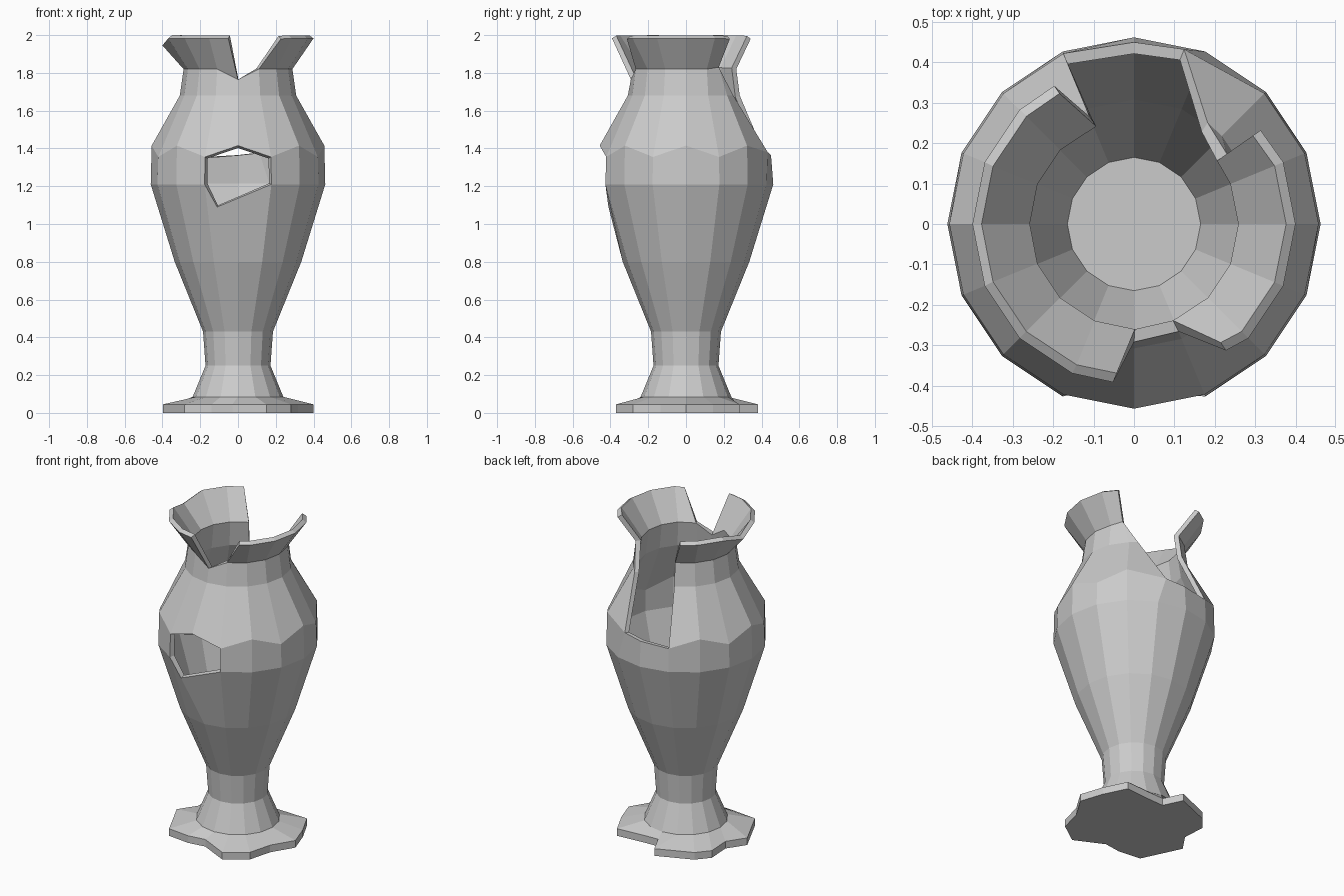
import bpy, bmesh
from math import sin, cos, radians

if "Cube" in bpy.data.objects:
    bpy.data.objects.remove(bpy.data.objects["Cube"])

N = 16  # sides of the vase


def ring(bm, z, r, moved={}):
    """One ring of vertices; moved = {column: (angle, radius, height)}."""
    out = []
    for i in range(N):
        a, rr, zz = moved.get(i, (i * 360 / N, r, z))
        out.append(bm.verts.new((rr * cos(radians(a)), rr * sin(radians(a)), zz)))
    return out


def skin(bm, rings, missing=()):
    """Bridge the rings with outward quads, leaving out (band, column) cells."""
    for b in range(len(rings) - 1):
        lo, hi = rings[b], rings[b + 1]
        for i in range(N):
            if (b, i) not in missing:
                j = (i + 1) % N
                bm.faces.new((lo[i], lo[j], hi[j], hi[i]))


def finish(bm, name):
    bmesh.ops.remove_doubles(bm, verts=bm.verts[:], dist=0.0005)
    bmesh.ops.delete(bm, geom=[v for v in bm.verts if not v.link_faces], context='VERTS')
    me = bpy.data.meshes.new(name)
    bm.to_mesh(me)
    bm.free()
    ob = bpy.data.objects.new(name, me)
    bpy.context.collection.objects.link(ob)
    return ob


# Foot with a chipped, irregular outline
outline = [(0, .40), (22, .38), (45, .40), (68, .29), (88, .265), (97, .385),
           (132, .395), (147, .395), (168, .33), (186, .40), (225, .40),
           (245, .33), (264, .285), (292, .40), (315, .395), (337, .345)]
bm = bmesh.new()
rings = [ring(bm, 0, 0, {i: (a, r, z) for i, (a, r) in enumerate(outline)}) for z in (0, .045)]
rings += [ring(bm, .085, .24), ring(bm, .25, .172), ring(bm, .43, .185)]
skin(bm, rings)
bm.faces.new(rings[0][::-1])
bm.faces.new(rings[-1])
finish(bm, "vase_foot")

# Body: a single skin with broken areas, thickened inwards
shoulder = {i: (i * 22.5, .457, 1.355 if i % 2 else 1.415) for i in range(N)}
shoulder[3] = (74, .45, 1.38)
shoulder[4] = (90, .45, 1.365)
bm = bmesh.new()
rings = [
    ring(bm, .43, .185),
    ring(bm, .80, .335),
    ring(bm, 1.21, .462, {12: (255, .425, 1.09)}),
    ring(bm, 0, 0, shoulder),
    ring(bm, 1.68, .308, {3: (54, .31, 1.68)}),
    ring(bm, 1.82, .288, {2: (37, .288, 1.83), 3: (37, .288, 1.83), 12: (270, .292, 1.765)}),
    ring(bm, 1.983, .40, {2: (36.5, .39, 1.98), 5: (120, .395, 1.98), 8: (180, .40, 1.945),
                          12: (262.5, .395, 1.983), 13: (306, .387, 1.98)}),
]
front_hole = {(2, 11), (2, 12)}
front_notch = {(5, 12)}
# the cell next to the back break closes to a triangle
back_break = {(3, 3), (3, 4), (4, 3), (4, 4), (5, 2), (5, 3), (5, 4)}
skin(bm, rings, front_hole | front_notch | back_break)
bm.faces.new(rings[0][::-1])
body = finish(bm, "vase_body")
mod = body.modifiers.new("wall", 'SOLIDIFY')
mod.thickness = .028
mod.offset = -1
mod.use_even_offset = True
